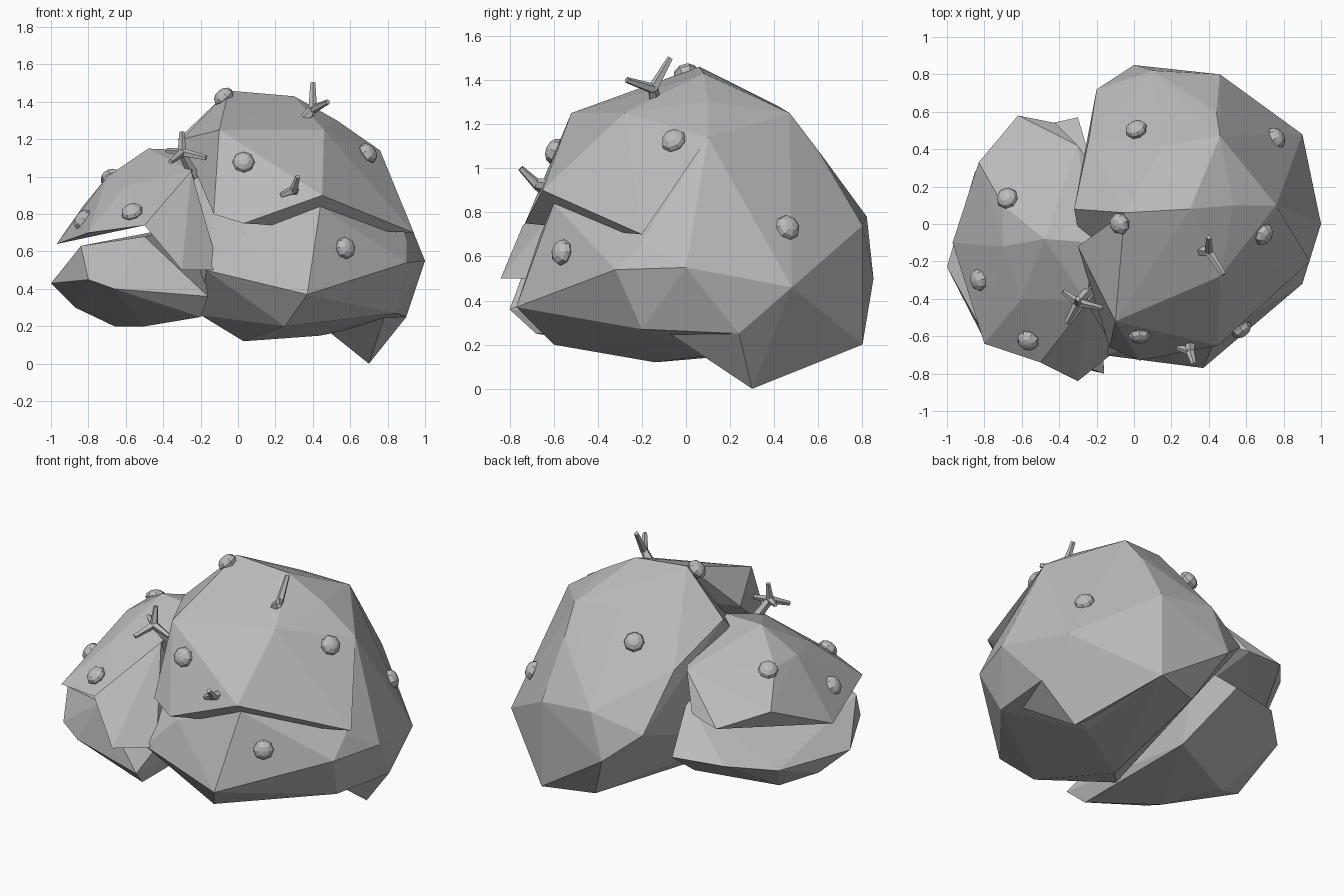
import bpy
import bmesh
from mathutils import Vector
from mathutils.bvhtree import BVHTree

default_cube = bpy.data.objects.get("Cube")
if default_cube:
    bpy.data.objects.remove(default_cube, do_unlink=True)

STONE = (.5, .5, .5, 1)
stone = bpy.data.materials.new("grey stone")
stone.use_nodes = True
stone.diffuse_color = STONE
stone.node_tree.nodes["Principled BSDF"].inputs["Base Color"].default_value = STONE


def finish(name, bm):
    """Turn a bmesh into a flat shaded stone object."""
    bmesh.ops.recalc_face_normals(bm, faces=bm.faces[:])
    mesh = bpy.data.meshes.new(name)
    bm.to_mesh(mesh)
    bm.free()
    mesh.materials.append(stone)
    obj = bpy.data.objects.new(name, mesh)
    bpy.context.collection.objects.link(obj)
    return obj


def boulder(name, corners):
    """Faceted rock: the hull around a few corner points."""
    bm = bmesh.new()
    for corner in corners:
        bm.verts.new(corner)
    hull = bmesh.ops.convex_hull(bm, input=bm.verts[:])
    spare = [v for v in hull["geom_interior"] if isinstance(v, bmesh.types.BMVert)]
    bmesh.ops.delete(bm, geom=spare, context="VERTS")
    return finish(name, bm)


def surface_tree(obj):
    """Search tree for finding the nearest point on a rock."""
    bm = bmesh.new()
    bm.from_mesh(obj.data)
    tree = BVHTree.FromBMesh(bm)
    bm.free()
    return tree


def add_knob(name, spot, trees):
    """Flattened ball tilted to the nearest rock face."""
    hits = [tree.find_nearest(spot) for tree in trees]
    place, normal, _, _ = min(hits, key=lambda hit: hit[-1])
    bm = bmesh.new()
    bmesh.ops.create_uvsphere(bm, u_segments=8, v_segments=6, radius=.06)
    bmesh.ops.scale(bm, vec=(1, 1, .7), verts=bm.verts[:])
    knob = finish(name, bm)
    knob.rotation_euler = normal.to_track_quat("Z", "Y").to_euler()
    knob.location = spot.lerp(place, .6)


def add_stick(bm, start, end, thick, thin):
    """Tapered five-sided stick between two points."""
    axis = end - start
    turn = axis.to_track_quat("Z", "Y").to_matrix().to_4x4()
    turn.translation = (start + end) / 2
    bmesh.ops.create_cone(bm, cap_ends=True, segments=5, radius1=thick,
                          radius2=thin, depth=axis.length, matrix=turn)


def add_twig(name, root, fork, *tips):
    """Short stem that forks into thinner tips."""
    bm = bmesh.new()
    fork = Vector(fork)
    add_stick(bm, Vector(root), fork, .03, .024)
    for tip in tips:
        add_stick(bm, fork, Vector(tip), .024, .014)
    finish(name, bm)


# Corner groups shared by touching rocks
crown = [(-.05, .06, 1.46), (.3, .08, 1.43), (.53, .1, 1.3), (.76, .1, 1.14)]
heel = [(.9, .24, .25), (.9, .48, .46), (.46, .8, .2)]
brow = [(-.5, -.74, .74), (-.25, -.42, 1.03), (-.6, -.4, .95)]

# Large boulder: main body, from the top down
large_body = boulder("large_boulder", crown + heel + [
    (.16, .42, 1.28), (.46, .47, 1.25), (.42, -.24, 1.2), (-.32, .08, 1.2),
    (.44, .6, 1.08), (-.24, .46, 1),
    (.44, -.6, .84), (.1, .82, .78), (.46, .8, .74), (.03, -.66, .7),
    (-.2, .72, .67), (.9, -.2, .66),
    (1, 0, .55), (.9, -.32, .54), (0, .85, .5), (-.17, -.7, .5),
    (.37, -.77, .37), (.84, -.2, .27), (-.2, -.4, .26),
    (.25, -.6, .2), (.15, .7, .2), (.44, .1, .15), (.03, -.14, .12),
])

# Large boulder: pointed foot underneath
boulder("large_boulder_foot", heel + [(.7, .3, 0), (.8, -.15, .3), (.45, .15, .2)])

# Large boulder: overhanging front plate
large_plate = boulder("large_boulder_plate", crown + [
    (.46, -.28, 1.25), (-.1, -.52, 1.25), (-.3, -.12, 1.2),
    (.45, -.65, .9), (.03, -.73, .75), (.94, -.2, .7), (-.13, -.66, .8),
])

# Small boulder: lower body
small_body = boulder("small_boulder", [
    (-.5, -.68, .68), (-.84, -.52, .63), (-.22, .3, .75),
    (-.62, .5, .5), (-.3, .57, .5), (-.85, .28, .45),
    (-1, -.23, .43), (-.8, -.62, .45), (-.66, -.68, .4), (-.16, -.8, .36),
    (-.87, -.1, .3), (-.2, -.68, .25), (-.66, 0, .2), (-.5, -.35, .2), (-.2, .2, .25),
])

# Small boulder: overhanging cap
small_cap = boulder("small_boulder_cap", brow + [
    (-.48, -.08, 1.15), (-.22, -.1, 1.14), (-.15, .2, 1), (-.7, -.12, 1),
    (-.3, .42, 1), (-.7, .1, 1), (-.83, .33, .84), (-.42, .54, .8),
    (-.62, .58, .77), (-.8, -.64, .7), (-.97, -.1, .64),
])

# Small boulder: wedge hanging from the cap at the front
small_wedge = boulder("small_boulder_wedge", brow + [
    (-.3, -.84, .5), (-.1, -.68, .5), (-.15, -.3, .6),
])

# Round knobs scattered over the rocks
rocks = [large_body, large_plate, small_body, small_cap, small_wedge]
trees = [surface_tree(rock) for rock in rocks]
knob_spots = [
    (-.08, 0, 1.43), (.03, -.6, 1.08), (.7, -.06, 1.13), (.58, -.57, .62),
    (.76, .46, .73), (0, .53, 1.15), (-.57, -.63, .82), (-.83, -.3, .77),
    (-.68, .14, 1),
]
for number, spot in enumerate(knob_spots):
    add_knob(f"knob_{number}", Vector(spot), trees)

# Branching twigs: root, fork, then the tips
add_twig("top_twig", (.35, -.14, 1.3), (.4, -.15, 1.36), (.4, -.07, 1.5), (.48, -.27, 1.4))
add_twig("front_twig", (.3, -.6, .92), (.3, -.68, .93), (.32, -.75, 1), (.23, -.66, .9))
add_twig("side_twig", (-.23, -.34, 1), (-.3, -.42, 1.13), (-.3, -.4, 1.24),
         (-.38, -.36, 1.14), (-.17, -.45, 1.1), (-.36, -.53, 1.08))
